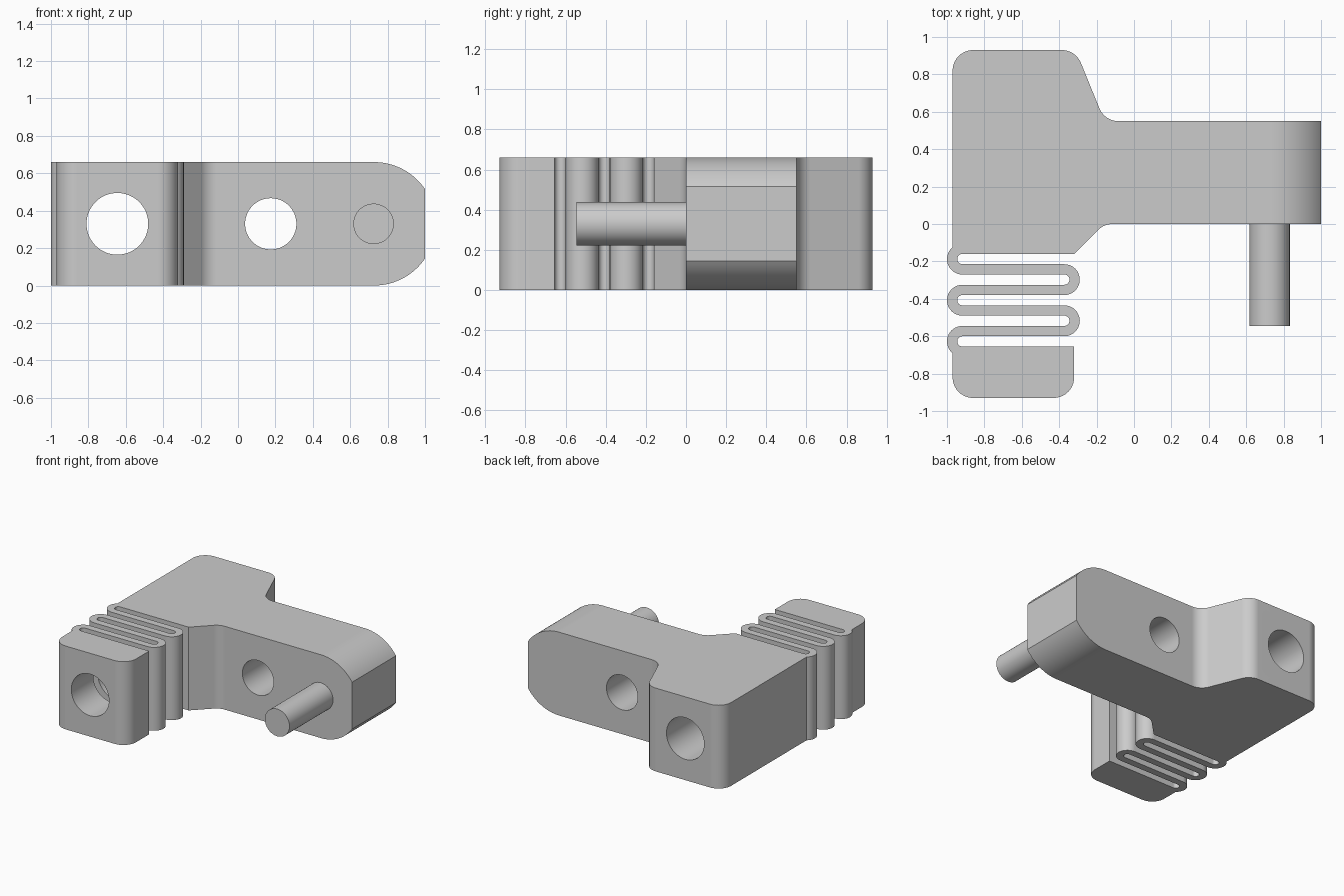
import bpy, bmesh
from math import radians, degrees, sin, cos, tan, sqrt, acos, asin, atan2
from mathutils import Vector

cube = bpy.data.objects.get("Cube")
if cube:
    bpy.data.objects.remove(cube, do_unlink=True)

HEIGHT, MID = 0.66, 0.33
PITCH, THICK = 0.11, 0.055          # spring fold spacing and wall thickness
INNER, OUTER = THICK / 2, THICK * 1.5
LEFT, RIGHT = -0.9175, -0.3725      # x of the fold centres
SIDE, FIRST = -0.97, -0.1875        # flat side wall, y of the first fold

grey = bpy.data.materials.new("plain grey")
grey.use_nodes = True
grey.diffuse_color = (0.6, 0.6, 0.6, 1)
grey.node_tree.nodes["Principled BSDF"].inputs["Base Color"].default_value = (0.6, 0.6, 0.6, 1)


def arc(cx, cy, r, start, end, n=16):
    angles = [radians(start + (end - start) * i / n) for i in range(n + 1)]
    return [(cx + r * cos(a), cy + r * sin(a)) for a in angles]


def fillet(before, corner, after, r=0.11):
    """Points of a round tangent to both sides of a corner."""
    c = Vector(corner)
    u, v = (Vector(before) - c).normalized(), (Vector(after) - c).normalized()
    half = acos(u.dot(v)) / 2
    centre = c + (u + v).normalized() * (r / sin(half))
    p, q = (c + d * (r / tan(half)) - centre for d in (u, v))
    start = degrees(atan2(p.y, p.x))
    turn = (degrees(atan2(q.y, q.x)) - start + 180) % 360 - 180
    return arc(centre.x, centre.y, r, start, start + turn, 10)


def prism(name, points, to_3d, shift):
    """Closed solid swept from a flat outline along a straight line."""
    bm = bmesh.new()
    near = [bm.verts.new(to_3d(*p)) for p in points]
    far = [bm.verts.new(v.co + Vector(shift)) for v in near]
    bm.faces.new(list(reversed(near)))
    bm.faces.new(far)
    for i in range(len(near)):
        bm.faces.new((near[i - 1], near[i], far[i], far[i - 1]))
    if bm.calc_volume(signed=True) < 0:
        bmesh.ops.reverse_faces(bm, faces=bm.faces[:])
    mesh = bpy.data.meshes.new(name)
    bm.to_mesh(mesh)
    bm.free()
    mesh.materials.append(grey)
    obj = bpy.data.objects.new(name, mesh)
    bpy.context.collection.objects.link(obj)
    return obj


def rod(name, x, r, y0, y1):
    bpy.ops.mesh.primitive_cylinder_add(vertices=64, radius=r, depth=y1 - y0,
                                        location=(x, (y0 + y1) / 2, MID),
                                        rotation=(radians(90), 0, 0))
    obj = bpy.context.object
    obj.name = name
    obj.data.materials.append(grey)
    return obj


def select(obj):
    bpy.ops.object.select_all(action="DESELECT")
    obj.select_set(True)
    bpy.context.view_layer.objects.active = obj


def boolean(obj, cutter, operation):
    mod = obj.modifiers.new("cut", "BOOLEAN")
    mod.operation, mod.object, mod.solver = operation, cutter, "EXACT"
    bpy.context.view_layer.update()
    select(obj)
    bpy.ops.object.modifier_apply(modifier=mod.name)
    bpy.data.objects.remove(cutter, do_unlink=True)


def smooth(obj):
    select(obj)
    bpy.ops.object.shade_smooth_by_angle(angle=radians(30))
    obj.modifiers.new("flat face normals", "WEIGHTED_NORMAL").keep_sharp = True


# Plan outline: arm and upper block, running clockwise from the upper left
fold_y = [FIRST - PITCH * i for i in range(5)]
meet = degrees(acos((SIDE - LEFT) / OUTER))     # where a fold meets the side wall
top_left, top_right = (SIDE, 0.93), (-0.312, 0.93)
neck, arm_end = (-0.157, 0.55), (1.1, 0.55)
arm_front, armpit, shoulder = (1.1, 0), (-0.16, 0), (-0.32, -0.16)
outline = fillet((SIDE, 0), top_left, top_right)
outline += fillet(top_left, top_right, neck)
outline += fillet(top_right, neck, arm_end)
outline += [arm_end, arm_front]
outline += fillet(arm_front, armpit, shoulder)
outline += [shoulder]

# Right-hand edge of the folded spring, going down
for i, y in enumerate(fold_y):
    outline += arc(RIGHT, y, OUTER, 90, -90) if i % 2 else arc(LEFT, y, INNER, 90, 270)

# Lower block
block_top, block_right, block_left = (-0.32, -0.655), (-0.32, -0.93), (SIDE, -0.93)
outline += [block_top]
outline += fillet(block_top, block_right, block_left)
outline += fillet(block_right, block_left, (SIDE, -0.7))

# Left-hand edge of the folded spring, going back up
for i, y in reversed(list(enumerate(fold_y))):
    if i % 2:
        outline += arc(RIGHT, y, INNER, -90, 90)
    else:
        outline += arc(LEFT, y, OUTER, 360 - meet if i == 4 else 270, meet if i == 0 else 90)

body = prism("spring_bracket", outline, lambda x, y: (x, y, -0.1), (0, 0, HEIGHT + 0.2))

# Side profile: rounded arm end, cut flat at the tip
tip = degrees(asin(sqrt(MID ** 2 - 0.273 ** 2) / MID))
side = [(-1.1, HEIGHT), (-1.1, 0)] + arc(0.727, MID, MID, -90, -tip) + arc(0.727, MID, MID, tip, 90)
boolean(body, prism("side_profile", side, lambda x, z: (x, -1.1, z), (0, 2.2, 0)), "INTERSECT")

# Bores through the blocks, the folds and the arm
for x, r in ((-0.645, 0.165), (0.175, 0.137)):
    boolean(body, rod("bore", x, r, -1.2, 1.2), "DIFFERENCE")
smooth(body)

# Pin on the front of the arm
smooth(rod("pin", 0.725, 0.108, -0.545, 0.01))
